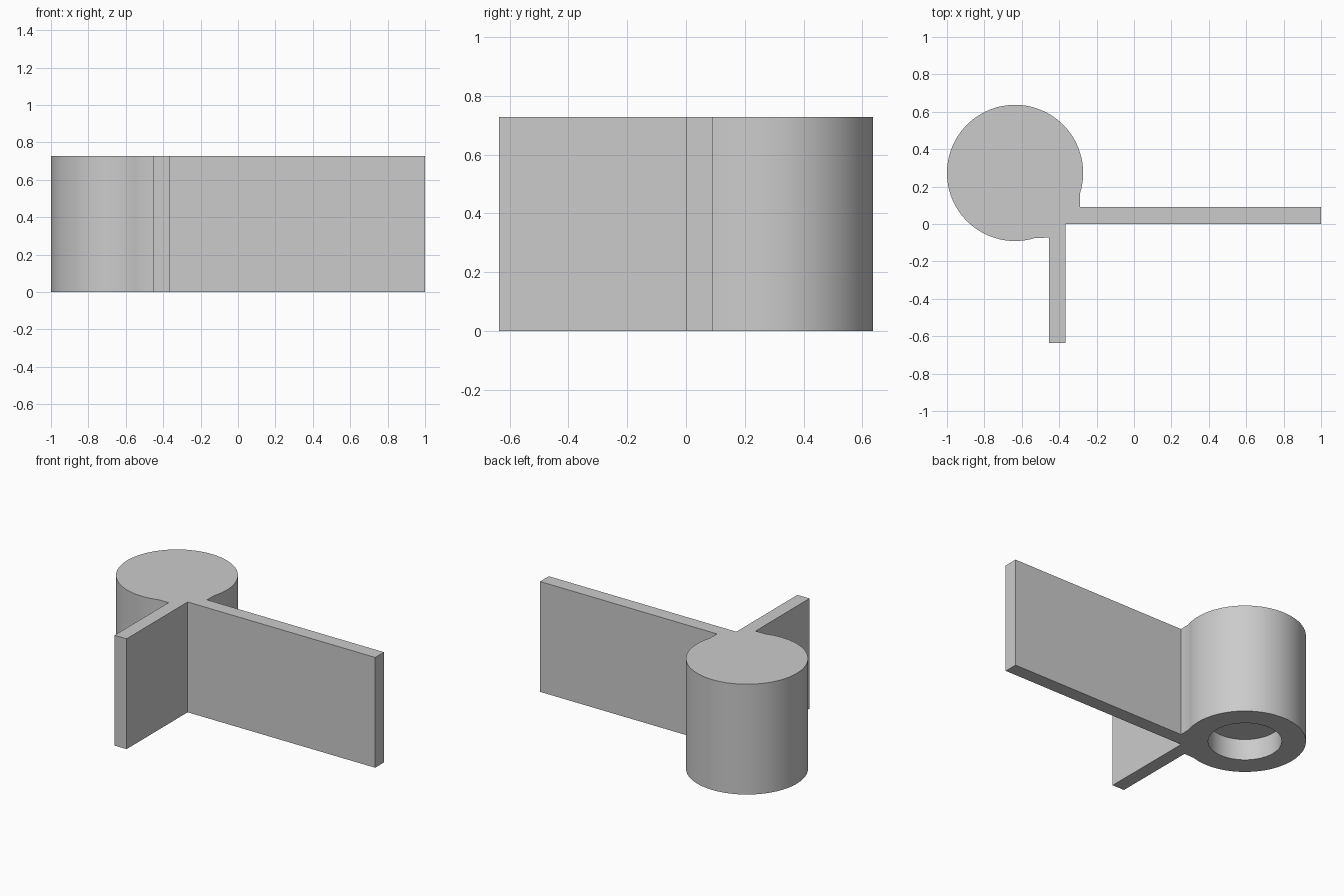
import bpy, bmesh, math

cube = bpy.data.objects.get("Cube")
if cube:
    bpy.data.objects.remove(cube, do_unlink=True)

HEIGHT = 0.727
CX, CY, R = -0.636, 0.273, 0.364
HOLE_R, HOLE_DEPTH = 0.22, 0.14

grey = bpy.data.materials.new("light_grey")
grey.use_nodes = True
colour = (0.6, 0.6, 0.6, 1)
grey.diffuse_color = colour
grey.node_tree.nodes["Principled BSDF"].inputs["Base Color"].default_value = colour


def arc(radius, start, end, steps):
    """Points on an arc round the boss axis, angles in radians."""
    angles = [start + (end - start) * i / steps for i in range(steps + 1)]
    return [(CX + radius * math.cos(a), CY + radius * math.sin(a)) for a in angles]


def extrude(name, outline, z0, z1):
    """Solid made by raising a counter-clockwise outline from z0 to z1."""
    bm = bmesh.new()
    face = bm.faces.new([bm.verts.new((x, y, z0)) for x, y in outline])
    top = bmesh.ops.extrude_face_region(bm, geom=[face], use_keep_orig=True)
    verts = [g for g in top["geom"] if isinstance(g, bmesh.types.BMVert)]
    bmesh.ops.translate(bm, verts=verts, vec=(0, 0, z1 - z0))
    bmesh.ops.recalc_face_normals(bm, faces=bm.faces)
    mesh = bpy.data.meshes.new(name)
    bm.to_mesh(mesh)
    bm.free()
    mesh.materials.append(grey)
    obj = bpy.data.objects.new(name, mesh)
    bpy.context.collection.objects.link(obj)
    return obj


# Round boss and two thin plates in one outline, joined by short shoulders
start = math.atan2(0.165 - CY, -0.29 - CX)
end = math.atan2(-0.073 - CY, -0.528 - CX) + 2 * math.pi
outline = [(-0.29, 0.091)] + arc(R, start, end, 80) + [
    (-0.455, -0.073), (-0.455, -0.636), (-0.367, -0.636),
    (-0.367, 0), (1, 0), (1, 0.091)]
bracket = extrude("corner_bracket", outline, 0, HEIGHT)

# Shallow round socket in the underside of the boss
cutter = extrude("socket_cutter", arc(HOLE_R, 0, 2 * math.pi, 64)[:-1], -0.1, HOLE_DEPTH)
cutter.hide_render = True
cutter.hide_set(True)
cut = bracket.modifiers.new("socket", "BOOLEAN")
cut.operation = "DIFFERENCE"
cut.solver = "EXACT"
cut.object = cutter

# Apply the cut, then smooth the round walls and keep the edges sharp
bpy.ops.object.select_all(action="DESELECT")
bracket.select_set(True)
bpy.context.view_layer.objects.active = bracket
bpy.ops.object.modifier_apply(modifier=cut.name)
bpy.data.objects.remove(cutter, do_unlink=True)
bpy.ops.object.shade_smooth_by_angle(angle=math.radians(30))
